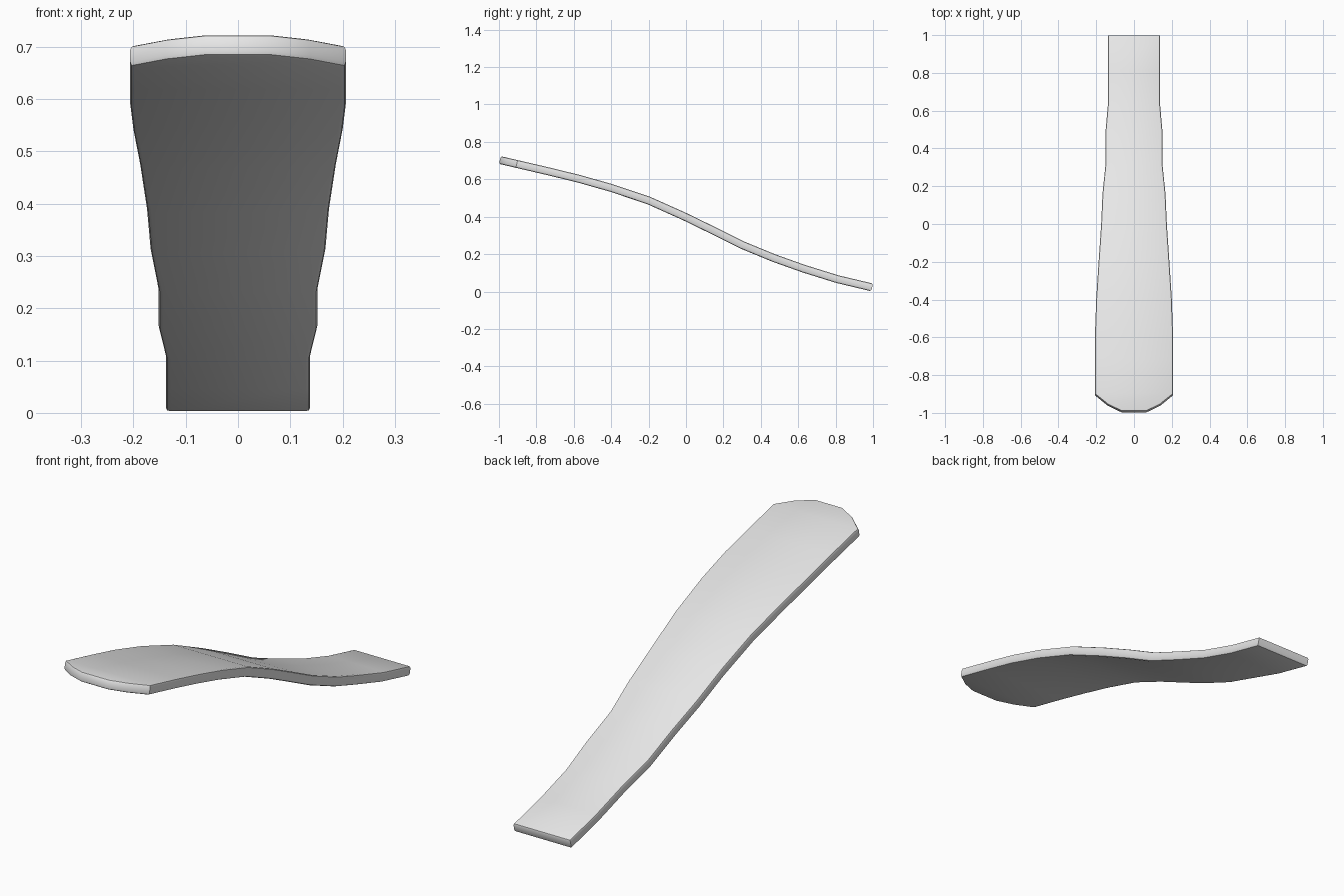
import bpy
import bmesh
import math
from mathutils import Vector

cube = bpy.data.objects.get("Cube")
if cube:
    bpy.data.objects.remove(cube, do_unlink=True)

THICK = 0.042
BEVEL = 0.009

# Stations along the strip: y, half width, height of the middle surface
stations = [
    (-0.995, 0.065, 0.703), (-0.96, 0.138, 0.695), (-0.905, 0.206, 0.682),
    (-0.72, 0.206, 0.639), (-0.57, 0.206, 0.602), (-0.4, 0.2, 0.554),
    (-0.2, 0.187, 0.487), (-0.01, 0.174, 0.402), (0.15, 0.167, 0.324),
    (0.3, 0.152, 0.249), (0.47, 0.152, 0.179), (0.63, 0.138, 0.122),
    (0.81, 0.138, 0.066), (0.995, 0.138, 0.022),
]

material = bpy.data.materials.new("light grey")
colour = (0.8, 0.8, 0.8, 1)
material.use_nodes = True
material.diffuse_color = colour
material.node_tree.nodes["Principled BSDF"].inputs["Base Color"].default_value = colour

# Top and bottom rows, offset square to the curve
bm = bmesh.new()
sections = []
for i, (y, half, z) in enumerate(stations):
    before = stations[max(i - 1, 0)]
    after = stations[min(i + 1, len(stations) - 1)]
    normal = Vector((0, before[2] - after[2], after[0] - before[0])).normalized()
    section = []
    for x, side in ((-half, 1), (half, 1), (half, -1), (-half, -1)):
        section.append(bm.verts.new(Vector((x, y, z)) + normal * side * THICK / 2))
    sections.append(section)

# Skin between neighbouring sections, and the two end faces
for a, b in zip(sections, sections[1:]):
    for k in range(4):
        n = (k + 1) % 4
        bm.faces.new((a[k], a[n], b[n], b[k]))
bm.faces.new(sections[0])
bm.faces.new(sections[-1])
bmesh.ops.recalc_face_normals(bm, faces=bm.faces)

# Soften the upper and lower rims only
rim = [e for e in bm.edges
       if e.calc_face_angle() > 1 and any(abs(f.normal.z) > 0.7 for f in e.link_faces)]
bmesh.ops.bevel(bm, geom=rim, offset=BEVEL, segments=2, profile=0.5, affect='EDGES')

mesh = bpy.data.meshes.new("curved_strip")
bm.to_mesh(mesh)
bm.free()
mesh.materials.append(material)
strip = bpy.data.objects.new("curved_strip", mesh)
bpy.context.collection.objects.link(strip)
bpy.context.view_layer.objects.active = strip
strip.select_set(True)
bpy.ops.object.shade_smooth_by_angle(angle=math.radians(35))
